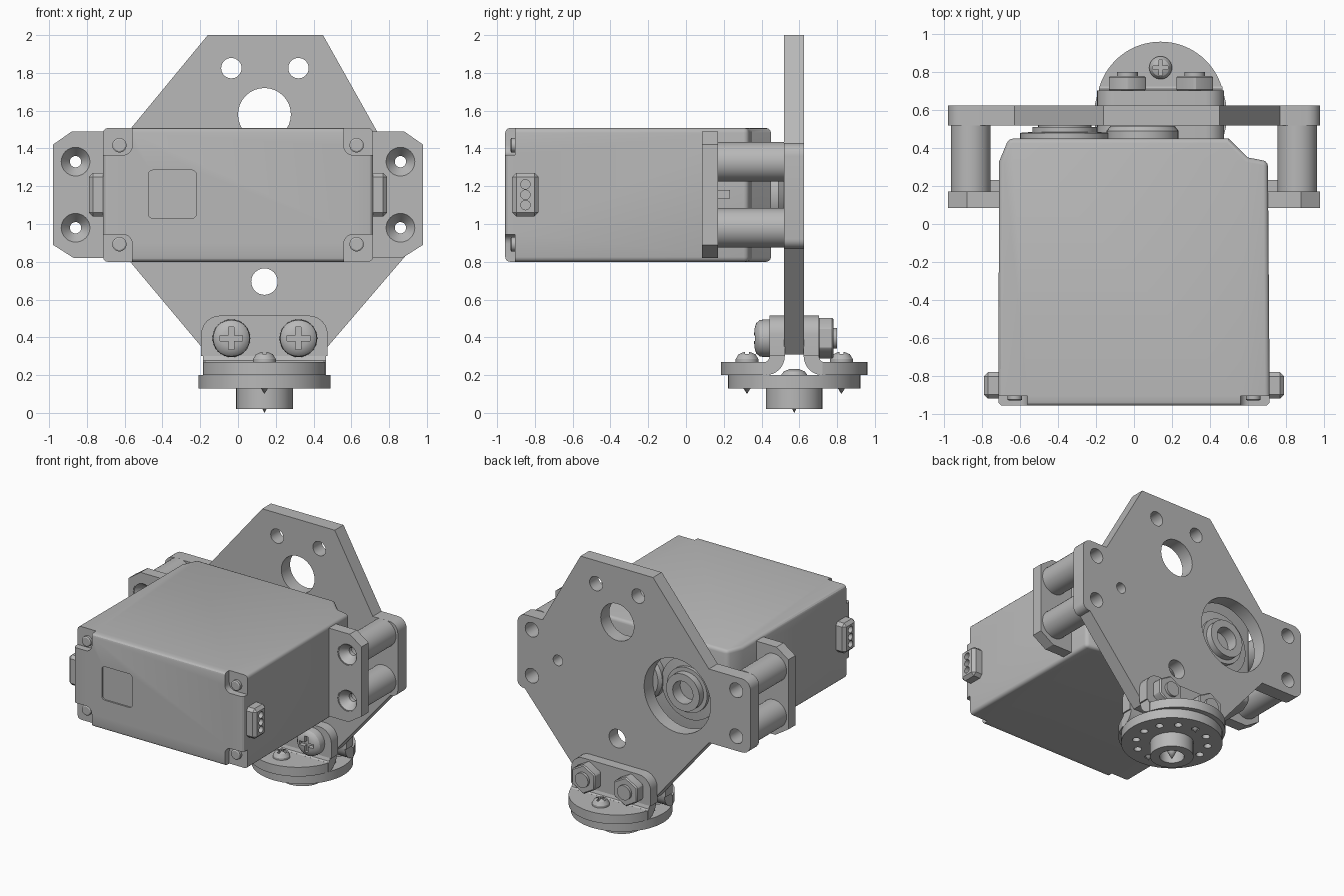
import bpy
import bmesh
from math import sin, cos, pi, tau
from mathutils import Vector

if "Cube" in bpy.data.objects:
    bpy.data.objects.remove(bpy.data.objects["Cube"], do_unlink=True)

grey = bpy.data.materials.new("plain grey")
grey.use_nodes = True
grey.diffuse_color = (0.48, 0.48, 0.48, 1)
grey.node_tree.nodes["Principled BSDF"].inputs["Base Color"].default_value = grey.diffuse_color
parts = []


def add(name, bm):
    """Turn a bmesh into a finished grey part."""
    bmesh.ops.remove_doubles(bm, verts=bm.verts, dist=0.0002)
    bmesh.ops.dissolve_degenerate(bm, dist=0.0001, edges=bm.edges)
    bmesh.ops.recalc_face_normals(bm, faces=bm.faces)
    mesh = bpy.data.meshes.new(name)
    bm.to_mesh(mesh)
    bm.free()
    mesh.materials.append(grey)
    ob = bpy.data.objects.new(name, mesh)
    bpy.context.collection.objects.link(ob)
    parts.append(ob)
    return ob


def circle(x, y, r, n=32):
    return [(x + r * cos(tau * i / n), y + r * sin(tau * i / n)) for i in range(n)]


def rounded(corners):
    """Outline whose corners may carry a rounding length as third value."""
    out = []
    for i, c in enumerate(corners):
        p = Vector(c[:2])
        if len(c) < 3:
            out.append(tuple(p))
            continue
        a = p + (Vector(corners[i - 1][:2]) - p).normalized() * c[2]
        b = p + (Vector(corners[(i + 1) % len(corners)][:2]) - p).normalized() * c[2]
        for k in range(7):
            t = k * pi / 12
            out.append(tuple(p + (a - p) * (1 - sin(t)) + (b - p) * (1 - cos(t))))
    return out


def rect(x0, x1, y0, y1, r=None):
    pts = [(x0, y0), (x1, y0), (x1, y1), (x0, y1)]
    return rounded([p + (r,) for p in pts]) if r else pts


PLANES = {"xy": lambda u, v, w: (u, v, w),
          "xz": lambda u, v, w: (u, w, v),
          "yz": lambda u, v, w: (w, u, v)}


def prism(name, plane, lo, hi, outline, holes=()):
    """Extrude an outline with holes between lo and hi across a plane."""
    curve = bpy.data.curves.new(name, "CURVE")
    curve.dimensions, curve.fill_mode = "2D", "BOTH"
    curve.extrude = (hi - lo) / 2
    for loop in [outline, *holes]:
        sp = curve.splines.new("POLY")
        sp.points.add(len(loop) - 1)
        for p, (u, v) in zip(sp.points, loop):
            p.co = (u, v, 0, 1)
        sp.use_cyclic_u = True
    temp = bpy.data.objects.new(name + " curve", curve)
    bpy.context.collection.objects.link(temp)
    mesh = bpy.data.meshes.new_from_object(
        temp.evaluated_get(bpy.context.evaluated_depsgraph_get()))
    bm = bmesh.new()
    bm.from_mesh(mesh)
    for v in bm.verts:
        v.co = PLANES[plane](v.co.x, v.co.y, v.co.z + (lo + hi) / 2)
    bmesh.ops.remove_doubles(bm, verts=bm.verts, dist=0.0002)
    bmesh.ops.dissolve_limit(bm, angle_limit=0.01, verts=bm.verts, edges=bm.edges)
    bpy.data.objects.remove(temp)
    bpy.data.curves.remove(curve)
    bpy.data.meshes.remove(mesh)
    return add(name, bm)


def lathe(name, profile, at, axis, closed=False, steps=32):
    """Spin (radius, height) points about an axis through a point."""
    bm = bmesh.new()
    vs = [bm.verts.new((r, 0, h)) for r, h in profile]
    es = [bm.edges.new(p) for p in zip(vs, vs[1:] + vs[:1] if closed else vs[1:])]
    bmesh.ops.spin(bm, geom=vs + es, cent=(0, 0, 0), axis=(0, 0, 1), angle=tau, steps=steps)
    q = Vector(axis).to_track_quat("Z", "Y")
    for v in bm.verts:
        v.co = q @ v.co + Vector(at)
    return add(name, bm)


def apply_mods(ob):
    ev = ob.evaluated_get(bpy.context.evaluated_depsgraph_get())
    mesh = bpy.data.meshes.new_from_object(ev)
    ob.modifiers.clear()
    ob.data = mesh


def cut(ob, cutters):
    for c in cutters:
        m = ob.modifiers.new("cut", "BOOLEAN")
        m.operation, m.solver, m.object = "DIFFERENCE", "EXACT", c
    apply_mods(ob)
    for c in cutters:
        parts.remove(c)
        bpy.data.objects.remove(c)


def bevel(ob, width, segments=3):
    m = ob.modifiers.new("bevel", "BEVEL")
    m.width, m.segments, m.limit_method, m.angle_limit = width, segments, "ANGLE", 0.9
    apply_mods(ob)


def cross(plane, u, v, lo, hi, size):
    a, b = size, size * 0.24
    return [prism("cutter", plane, lo, hi, rect(u - p, u + p, v - q, v + q))
            for p, q in ((a, b), (b, a))]


MID = 1.155               # height of the motor axis
CX, CY = 0.14, 0.573      # centre of the lower hub

# Mounting plate
prism("mounting_plate", "xz", 0.52, 0.625, rounded([
    (-0.16, 0.31), (0.44, 0.31), (0.92, 0.87), (0.98, 0.87, 0.05), (0.98, 1.43, 0.07),
    (0.77, 1.43), (0.45, 2), (-0.16, 2), (-0.63, 1.43), (-0.98, 1.43, 0.07),
    (-0.98, 0.87, 0.07), (-0.63, 0.87)]),
    [circle(x, z, 0.055) for x in (-0.86, 0.86) for z in (0.98, 1.33)]
    + [circle(x, 1.825, 0.054) for x in (-0.035, 0.32)]
    + [circle(CX, 1.58, 0.14), circle(CX, 0.695, 0.07),
       circle(-0.365, MID, 0.28, 48), circle(0.64, MID, 0.04)])

# Motor case with corner pockets and a shallow square recess
case = prism("motor_case", "xy", 0.8, 1.508, [
    (-0.715, -0.957), (0.715, -0.957), (0.705, 0.33), (0.6, 0.35), (0.5, 0.45),
    (-0.66, 0.45), (-0.71, 0.33)])
bevel(case, 0.025)
pockets = [prism("cutter", "xz", -1.1, -0.905,
                 rounded([(s * 0.56, MID + t * 0.21, 0.05), (s * 0.9, MID + t * 0.21),
                          (s * 0.9, MID + t * 0.5), (s * 0.56, MID + t * 0.5)]))
           for s in (-1, 1) for t in (-1, 1)]
cut(case, pockets + [prism("cutter", "xz", -1.1, -0.945, rect(-0.475, -0.22, 1.03, 1.285, 0.025))])

# Output shaft and raised bearing seat on the back of the case
lathe("output_shaft", [(0, 0.44), (0.235, 0.44), (0.235, 0.48), (0.17, 0.485), (0.17, 0.51),
                       (0.14, 0.51), (0.14, 0.56), (0.085, 0.56), (0.085, 0.47), (0, 0.47)],
      (-0.365, 0, MID), (0, 1, 0), steps=40)
lathe("gear_cover", [(0, 0.44), (0.19, 0.44), (0.19, 0.49), (0.17, 0.515), (0, 0.515)],
      (0.045, 0, MID), (0, 1, 0))

for s, side in ((-1, "right"), (1, "left")):
    # Mounting flange and its rib
    prism(side + "_flange", "xz", 0.085, 0.17, [
        (s * 0.69, 0.82), (s * 0.87, 0.82), (s * 0.98, 0.89), (s * 0.98, 1.42),
        (s * 0.88, 1.49), (s * 0.69, 1.49)],
        [circle(s * 0.86, z, 0.081) for z in (0.98, 1.33)])
    prism(side + "_rib", "xz", 0.16, 0.232, rect(*sorted((s * 0.69, s * 0.78)), 1.135, 1.18))

    # Cable socket with three pin holes
    socket = prism(side + "_socket", "yz", *sorted((s * 0.69, s * 0.79)),
                   rect(-0.92, -0.78, 1.04, 1.27))
    bevel(socket, 0.022, 1)
    cut(socket, [lathe("cutter", [(0, 0), (0.025, 0), (0.025, 0.1), (0, 0.1)],
                       (s * 0.75, -0.85, MID + dz), (s, 0, 0), steps=16)
                 for dz in (-0.055, 0, 0.055)])

    for t, level in ((-1, "lower"), (1, "upper")):
        # Spacer tubes with countersunk front ends
        lathe(f"{side}_{level}_spacer", [
            (0.105, 0.17), (0.105, 0.52), (0.055, 0.52), (0.055, 0.2), (0.03, 0.18),
            (0.03, 0.15), (0.076, 0.09), (0.083, 0.09), (0.083, 0.17)],
            (s * 0.86, 0, MID + t * 0.175), (0, 1, 0), True)
        # Case screws
        lathe(f"{side}_{level}_case_screw", [
            (0, 0.9), (0.038, 0.9), (0.038, 0.925), (0.03, 0.93), (0, 0.93)],
            (s * 0.628, 0, MID + t * 0.262), (0, -1, 0))

# Angle brackets on both faces of the plate
for s, side in ((-1, "front"), (1, "back")):
    def depth(d):
        return CY + s * d

    lo, hi = sorted((depth(0.05), depth(0.13)))
    prism(side + "_bracket_wall", "xz", lo, hi, rounded([
        (CX - 0.335, 0.3), (CX + 0.335, 0.3), (CX + 0.335, 0.515, 0.1),
        (CX - 0.335, 0.515, 0.1)]))
    arc = [(0.15 - 0.1 * cos(i * pi / 16), 0.3 - 0.1 * sin(i * pi / 16)) for i in range(9)]
    bend = arc + [(0.15, 0.27), (0.138, 0.278), (0.13, 0.3)]
    prism(side + "_bracket_bend", "yz", CX - 0.325, CX + 0.325,
          [(depth(d), z) for d, z in bend])
    sweep = [0.303 + (pi - 0.606) * i / 32 for i in range(33)]
    prism(side + "_bracket_foot", "xy", 0.2, 0.27,
          [(CX + 0.337 * cos(a), depth(0.05 + 0.337 * sin(a))) for a in sweep])
    # Pointed screw through the foot
    screw = lathe(side + "_foot_screw", [
        (0, 0.1), (0.025, 0.14), (0.025, 0.27), (0.06, 0.27), (0.06, 0.285),
        (0.045, 0.31), (0.02, 0.322), (0, 0.323)], (CX, depth(0.25), 0), (0, 0, 1))
    cut(screw, cross("xy", CX, depth(0.25), 0.3, 0.4, 0.04))

# Lower hub: drilled disc, bored boss and centre screw
prism("hub_disc", "xy", 0.13, 0.2, circle(CX, CY, 0.35, 64),
      [circle(CX + 0.25 * cos(i * tau / 12), CY + 0.25 * sin(i * tau / 12), 0.027, 16)
       for i in range(12)])
lathe("hub_boss", [(0.15, 0.02), (0.15, 0.135), (0.085, 0.135), (0.085, 0.02)],
      (CX, CY, 0), (0, 0, 1), True)
lathe("centre_screw", [(0, 0), (0.035, 0.07), (0.035, 0.2), (0.07, 0.2), (0.055, 0.22),
                       (0.025, 0.232), (0, 0.233)], (CX, CY, 0), (0, 0, 1))

# Bolts and nuts clamping the brackets
for x, side in ((-0.035, "right"), (0.32, "left")):
    bolt = lathe(side + "_bolt", [
        (0, 0.36), (0.05, 0.362), (0.08, 0.372), (0.096, 0.39), (0.1, 0.415), (0.1, 0.445),
        (0.055, 0.445), (0.055, 0.8), (0, 0.8)], (x, 0, 0.395), (0, 1, 0))
    cut(bolt, cross("xz", x, 0.395, 0.3, 0.395, 0.06))
    hexagon = [(x + 0.112 * sin(i * tau / 6), 0.395 + 0.112 * cos(i * tau / 6)) for i in range(6)]
    nut = prism(side + "_nut", "xz", 0.7, 0.78, hexagon)
    bevel(nut, 0.008, 1)

# Smooth shading on curved faces, sharp edges kept
bpy.ops.object.select_all(action="DESELECT")
for ob in parts:
    ob.select_set(True)
bpy.context.view_layer.objects.active = parts[0]
bpy.ops.object.shade_smooth_by_angle(angle=pi / 6)
